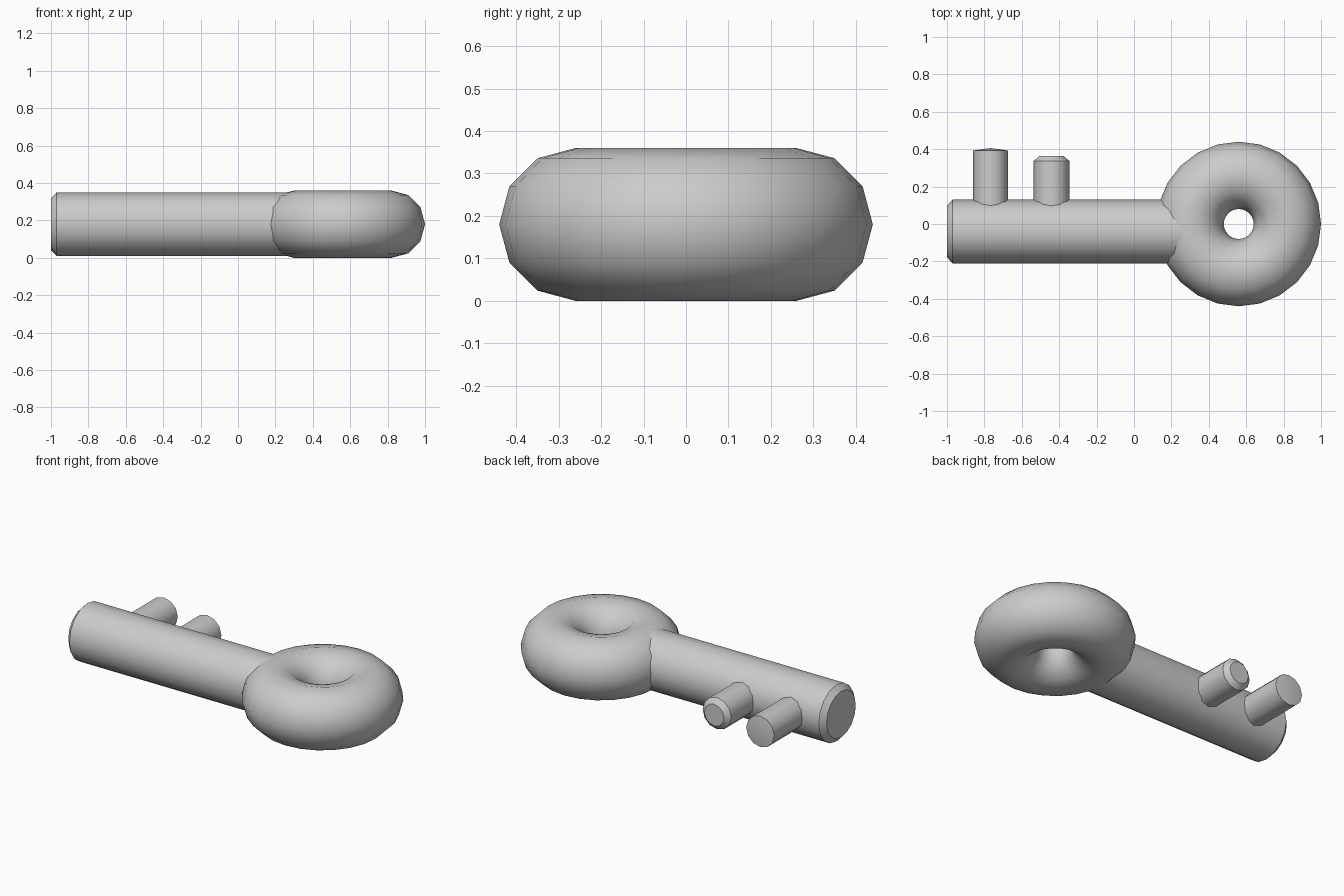
import bpy, bmesh, math
from mathutils import Matrix

if "Cube" in bpy.data.objects:
    bpy.data.objects.remove(bpy.data.objects["Cube"])


def lathe(name, profile, sides, matrix):
    """Spin (radius, height) points about local Z; radius 0 makes an apex, open ends get capped."""
    bm = bmesh.new()
    rings = []
    for r, h in profile:
        if r == 0:
            rings.append([bm.verts.new((0, 0, h))])
        else:
            rings.append([bm.verts.new((r * math.cos(2 * math.pi * i / sides),
                                        r * math.sin(2 * math.pi * i / sides), h))
                          for i in range(sides)])
    for a, b in zip(rings, rings[1:]):
        for i in range(sides):
            j = (i + 1) % sides
            if len(b) == 1:
                bm.faces.new((a[i], a[j], b[0]))
            else:
                bm.faces.new((a[i], a[j], b[j], b[i]))
    for ring in (rings[0], rings[-1]):
        if len(ring) > 1:
            bm.faces.new(ring)
    bm.transform(matrix)
    bmesh.ops.recalc_face_normals(bm, faces=bm.faces)
    mesh = bpy.data.meshes.new(name)
    bm.to_mesh(mesh)
    bm.free()
    obj = bpy.data.objects.new(name, mesh)
    bpy.context.collection.objects.link(obj)
    bpy.ops.object.select_all(action='DESELECT')
    obj.select_set(True)
    bpy.context.view_layer.objects.active = obj
    bpy.ops.object.shade_smooth_by_angle(angle=math.radians(35))
    return obj


MID = 0.18  # height of every part's axis

# ring handle
bpy.ops.mesh.primitive_torus_add(location=(0.56, 0, MID), major_radius=0.26, minor_radius=0.18,
                                 major_segments=24, minor_segments=12)
bpy.context.object.name = "ring_handle"
bpy.ops.object.shade_smooth()

# shaft with a chamfered tip, its other end buried in the ring
lathe("shaft", [(0.17, -0.30), (0.17, 0.97), (0.138, 1.0)], 16,
      Matrix.Translation((0, -0.04, MID)) @ Matrix.Rotation(-math.pi / 2, 4, 'Y'))

# two teeth: a longer one with a shallow cone tip, a shorter chamfered one
teeth = [("long_tooth", -0.767, [(0.093, 0), (0.093, 0.393), (0, 0.406)]),
         ("short_tooth", -0.441, [(0.095, 0), (0.095, 0.337), (0.065, 0.363)])]
for name, x, profile in teeth:
    lathe(name, profile, 12,
          Matrix.Translation((x, 0, MID)) @ Matrix.Rotation(-math.pi / 2, 4, 'X'))
